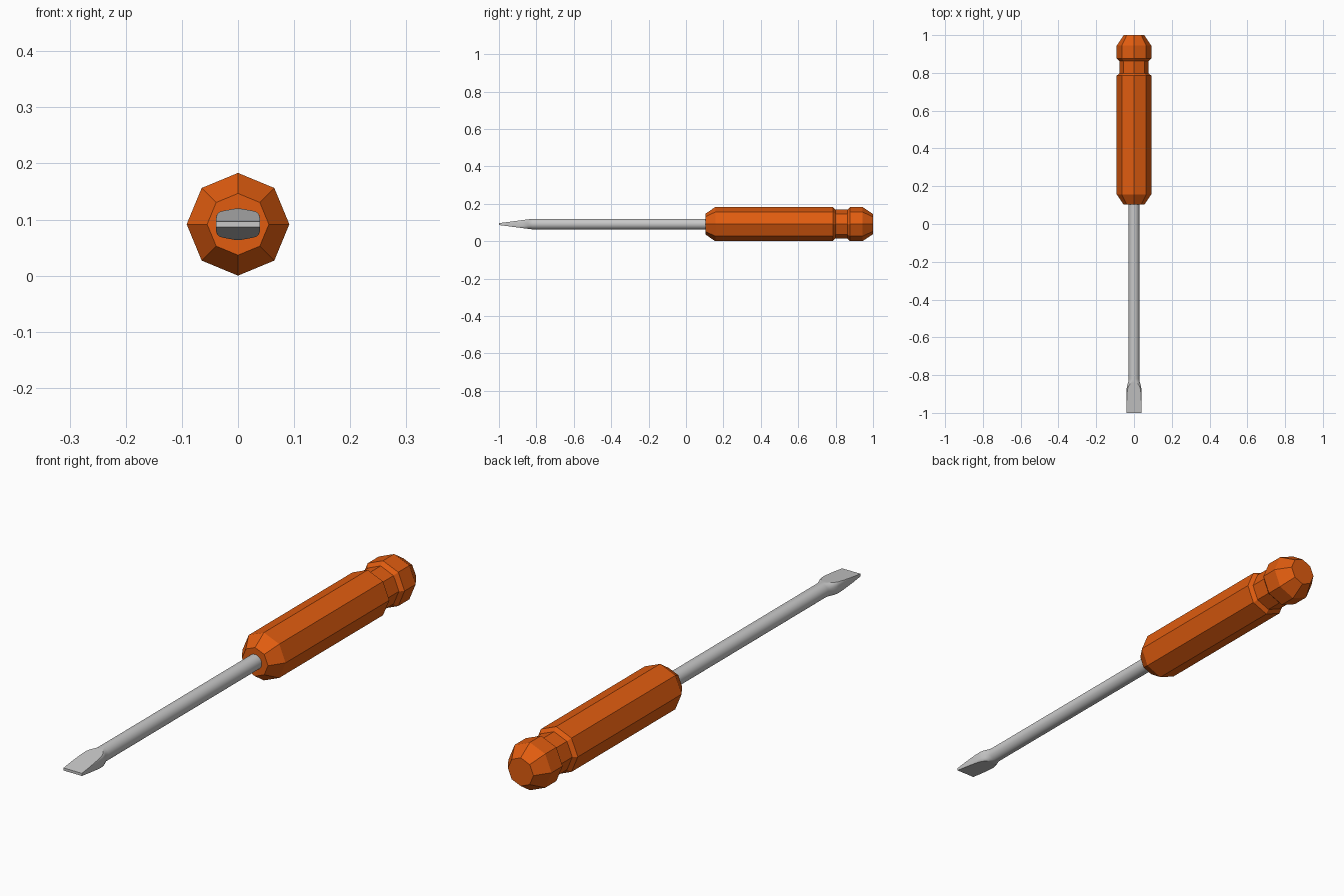
import bpy, bmesh, math

if "Cube" in bpy.data.objects:
    bpy.data.objects.remove(bpy.data.objects["Cube"])

CZ = 0.0915  # height of the tool's long axis


def material(name, rgb):
    m = bpy.data.materials.new(name)
    m.diffuse_color = (*rgb, 1)
    m.use_nodes = True
    m.node_tree.nodes["Principled BSDF"].inputs["Base Color"].default_value = m.diffuse_color
    return m


def loft(name, rings, mat):
    """Skin a list of equal-length rings along y and cap both ends."""
    bm = bmesh.new()
    vs = [[bm.verts.new(p) for p in r] for r in rings]
    n = len(vs[0])
    for a, b in zip(vs, vs[1:]):
        for i in range(n):
            j = (i + 1) % n
            bm.faces.new((a[i], a[j], b[j], b[i]))
    bm.faces.new(vs[0])
    bm.faces.new(vs[-1])
    bmesh.ops.recalc_face_normals(bm, faces=bm.faces)
    me = bpy.data.meshes.new(name)
    bm.to_mesh(me)
    bm.free()
    me.materials.append(mat)
    ob = bpy.data.objects.new(name, me)
    bpy.context.collection.objects.link(ob)
    return ob


orange = material("orange plastic", (0.75, 0.108, 0.005))
steel = material("grey steel", (0.58, 0.58, 0.58))

# Faceted octagonal handle with a groove near the butt
profile = [(0.103, 0.055), (0.157, 0.0915), (0.785, 0.0915), (0.798, 0.077),
           (0.863, 0.077), (0.877, 0.0915), (0.944, 0.0915), (1.0, 0.054)]
loft("handle", [[(r * math.cos(k * math.pi / 4), y, CZ + r * math.sin(k * math.pi / 4))
                 for k in range(8)] for y, r in profile], orange)


# Shaft flaring into a blade, cut by two planes that taper to the tip
R, TIP, START, STEPS = 0.0285, 0.005, -0.82, 12


def blade_ring(y, a, n):
    h = R - (R - TIP) * max(0, START - y) / (1 + START)
    limit = min(math.asin((h / R) ** (n / 2)), math.radians(86))
    side = []
    for i in range(STEPS + 1):
        t = limit * (2 * i / STEPS - 1)
        x = a * math.cos(t) ** (2 / n)
        z = math.copysign(R * abs(math.sin(t)) ** (2 / n), t)
        side.append((x, z))
    pts = side + [(-x, -z) for x, z in side]
    return [(x, y, CZ + z) for x, z in pts]


sections = [(0.12, R, 2), (-0.82, R, 2), (-0.832, 0.0295, 2.1), (-0.845, 0.033, 2.6),
            (-0.858, 0.037, 3.1), (-0.872, 0.039, 3.5), (-0.90, 0.0395, 3.5),
            (-0.95, 0.0395, 3.5), (-1.0, 0.039, 3.5)]
shaft = loft("shaft_and_blade", [blade_ring(*s) for s in sections], steel)
bpy.context.view_layer.objects.active = shaft
shaft.select_set(True)
bpy.ops.object.shade_smooth_by_angle(angle=math.radians(30))
